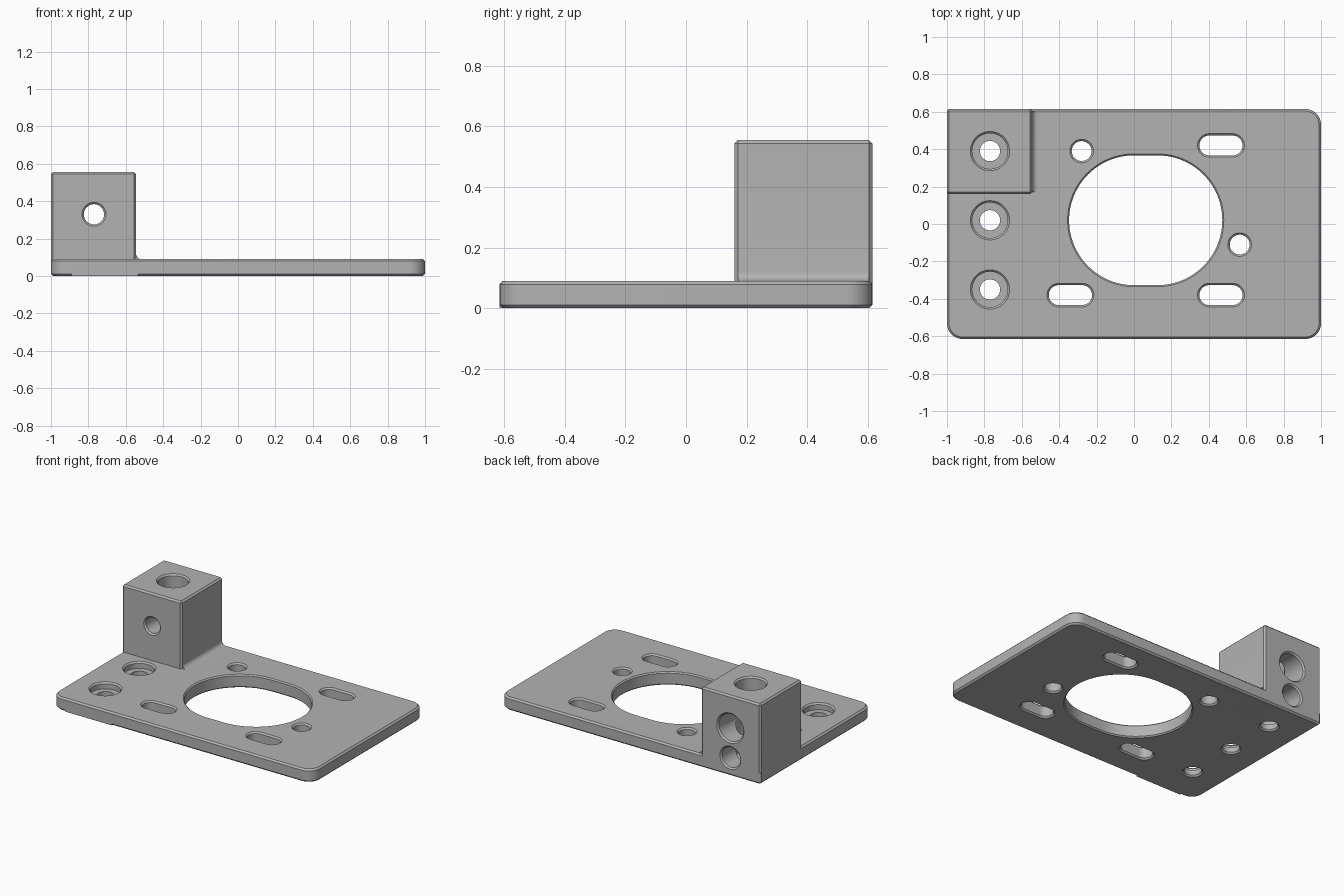
import bpy, bmesh
from math import sin, cos, pi, radians

if "Cube" in bpy.data.objects:
    bpy.data.objects.remove(bpy.data.objects["Cube"])

W, D, T = 1.0, 0.615, 0.09          # plate half width, half depth, thickness
BX, BY, TOP = -0.545, 0.16, 0.555   # block inner side, front side, top
C = 0.011                           # edge chamfer
HOLE_X = -0.77

grey = bpy.data.materials.new("machined grey")
grey.use_nodes = True
colour = (0.45, 0.45, 0.45, 1)
grey.diffuse_color = colour
grey.node_tree.nodes["Principled BSDF"].inputs["Base Color"].default_value = colour


def loft(name, rings):
    """Closed solid through rings of equal point count."""
    bm = bmesh.new()
    rows = [[bm.verts.new(p) for p in ring] for ring in rings]
    n = len(rows[0])
    for a, b in zip(rows, rows[1:]):
        for i in range(n):
            j = (i + 1) % n
            bm.faces.new((a[i], a[j], b[j], b[i]))
    bm.faces.new(rows[0])
    bm.faces.new(rows[-1])
    bmesh.ops.recalc_face_normals(bm, faces=bm.faces)
    mesh = bpy.data.meshes.new(name)
    bm.to_mesh(mesh)
    bm.free()
    mesh.materials.append(grey)
    obj = bpy.data.objects.new(name, mesh)
    bpy.context.collection.objects.link(obj)
    return obj


def combine(target, tool, operation):
    mod = target.modifiers.new("boolean", "BOOLEAN")
    mod.operation, mod.solver, mod.object = operation, "EXACT", tool
    bpy.context.view_layer.objects.active = target
    bpy.ops.object.modifier_apply(modifier=mod.name)
    bpy.data.objects.remove(tool)


def plate_ring(inset, z):
    pts = []
    corners = ((1, 1, 0.085), (-1, 1, 0.015), (-1, -1, 0.085), (1, -1, 0.085))
    for q, (sx, sy, r) in enumerate(corners):
        for k in range(13):
            a = (q + k / 12) * pi / 2
            pts.append((sx * (W - r) + (r - inset) * cos(a),
                        sy * (D - r) + (r - inset) * sin(a), z))
    return pts


def box(name, x0, x1, y0, y1, z0, z1):
    return loft(name, [[(x0, y0, z), (x1, y0, z), (x1, y1, z), (x0, y1, z)]
                       for z in (z0, z1)])


def bore(u, v, profile, flat=0.0, axis="z", n=32):
    """Round or slotted cutter; profile holds (height, radius) pairs."""
    rings = []
    for h, r in profile:
        ring = []
        for side in (0, 1):
            for k in range(n + (1 if flat else 0)):
                a = -pi / 2 + side * pi + k * pi / n
                p = u + (flat / 2 if side == 0 else -flat / 2) + r * cos(a)
                s = v + r * sin(a)
                ring.append((p, s, h) if axis == "z" else (p, h, s))
        rings.append(ring)
    combine(bracket, loft("cutter", rings), "DIFFERENCE")


def through(lo, hi, r, step=None, wide=None, c=0.01):
    mid = [(step, r), (step, wide)] if step else []
    end = wide or r
    return [(lo - c, r + 2 * c), (lo + c, r)] + mid + [(hi - c, end), (hi + c, end + 2 * c)]


# Plate with chamfered rim
bracket = loft("mounting_bracket", [plate_ring(C, 0), plate_ring(0, C),
                                    plate_ring(0, T - C), plate_ring(C, T)])

# Short unchamfered stretch on the front lower edge
combine(bracket, box("edge_pad", -0.89, -0.535, -D, -D + 0.05, 0, 0.03), "UNION")

# Corner block with chamfered edges
block = box("corner_block", -W, BX, BY, D, 0, TOP)
bm = bmesh.new()
bm.from_mesh(block.data)
bmesh.ops.bevel(bm, geom=bm.edges[:], offset=C, segments=1, affect="EDGES")
bm.to_mesh(block.data)
bm.free()
combine(bracket, block, "UNION")

# Fillet between block and plate
R = 0.03
profile = [(BX - 0.02, T - 0.02), (BX + R, T - 0.02)]
profile += [(BX + R - R * sin(a), T + R - R * cos(a))
            for a in (k * pi / 16 for k in range(9))]
profile.append((BX - 0.02, T + R))
fillet = loft("fillet", [[(x, y, z) for x, z in profile] for y in (BY + C, D - C)])
combine(bracket, fillet, "UNION")

# Large central opening
bore(0.0625, 0.02, through(0, T, 0.347, c=0.008), flat=0.125, n=48)

# Adjustment slots and plain holes
for x, y in ((0.465, 0.42), (0.465, -0.38), (-0.34, -0.38)):
    bore(x, y, through(0, T, 0.053), flat=0.125)
for x, y in ((-0.28, 0.39), (0.565, -0.11)):
    bore(x, y, through(0, T, 0.053))

# Counterbored screw holes, one running down through the block
for y, top in ((-0.35, T), (0.02, T), (0.39, TOP)):
    bore(HOLE_X, y, through(0, top, 0.054, 0.045, 0.095))

# Cross holes in the block
bore(HOLE_X, 0.33, through(BY, D, 0.054, 0.3, 0.094), axis="y")
bore(HOLE_X, 0.125, [(0.39, 0.07), (D - 0.01, 0.07), (D + 0.01, 0.09)], axis="y")

# Smooth curves, crisp edges
bpy.ops.object.select_all(action="DESELECT")
bracket.select_set(True)
bpy.context.view_layer.objects.active = bracket
bpy.ops.object.shade_smooth_by_angle(angle=radians(30))
